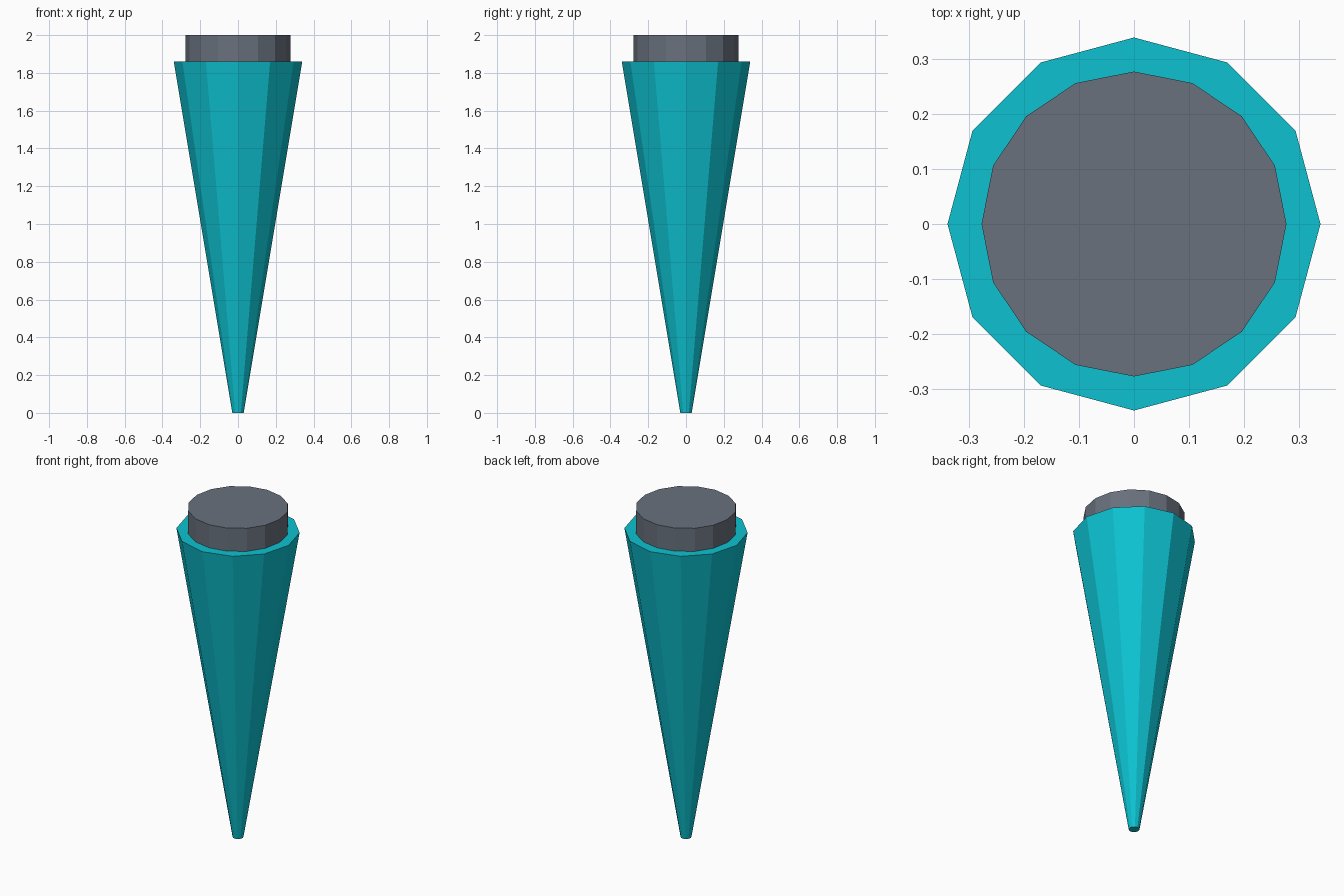
import bpy
import math

if "Cube" in bpy.data.objects:
    bpy.data.objects.remove(bpy.data.objects["Cube"], do_unlink=True)


def make_material(name, color):
    mat = bpy.data.materials.new(name)
    mat.use_nodes = True
    mat.diffuse_color = color
    mat.node_tree.nodes["Principled BSDF"].inputs["Base Color"].default_value = color
    return mat


def add_frustum(name, sides, r_bottom, r_top, z_bottom, z_top, mat):
    """Flat-shaded tapered prism with a corner on each axis."""
    bpy.ops.mesh.primitive_cone_add(
        vertices=sides, radius1=r_bottom, radius2=r_top,
        depth=z_top - z_bottom, location=(0, 0, (z_bottom + z_top) / 2))
    obj = bpy.context.object
    obj.name = name
    obj.data.materials.append(mat)
    return obj


turquoise = make_material("turquoise", (0.004, 0.54, 0.64, 1))
slate_grey = make_material("slate grey", (0.14, 0.165, 0.205, 1))

# Tapered body standing on its narrow tip
add_frustum("tapered_body", 12, 0.03, 0.34, 0, 1.86, turquoise)

# Short plug set into the wide end
add_frustum("end_plug", 16, 0.278, 0.278, 1.72, 2, slate_grey)
